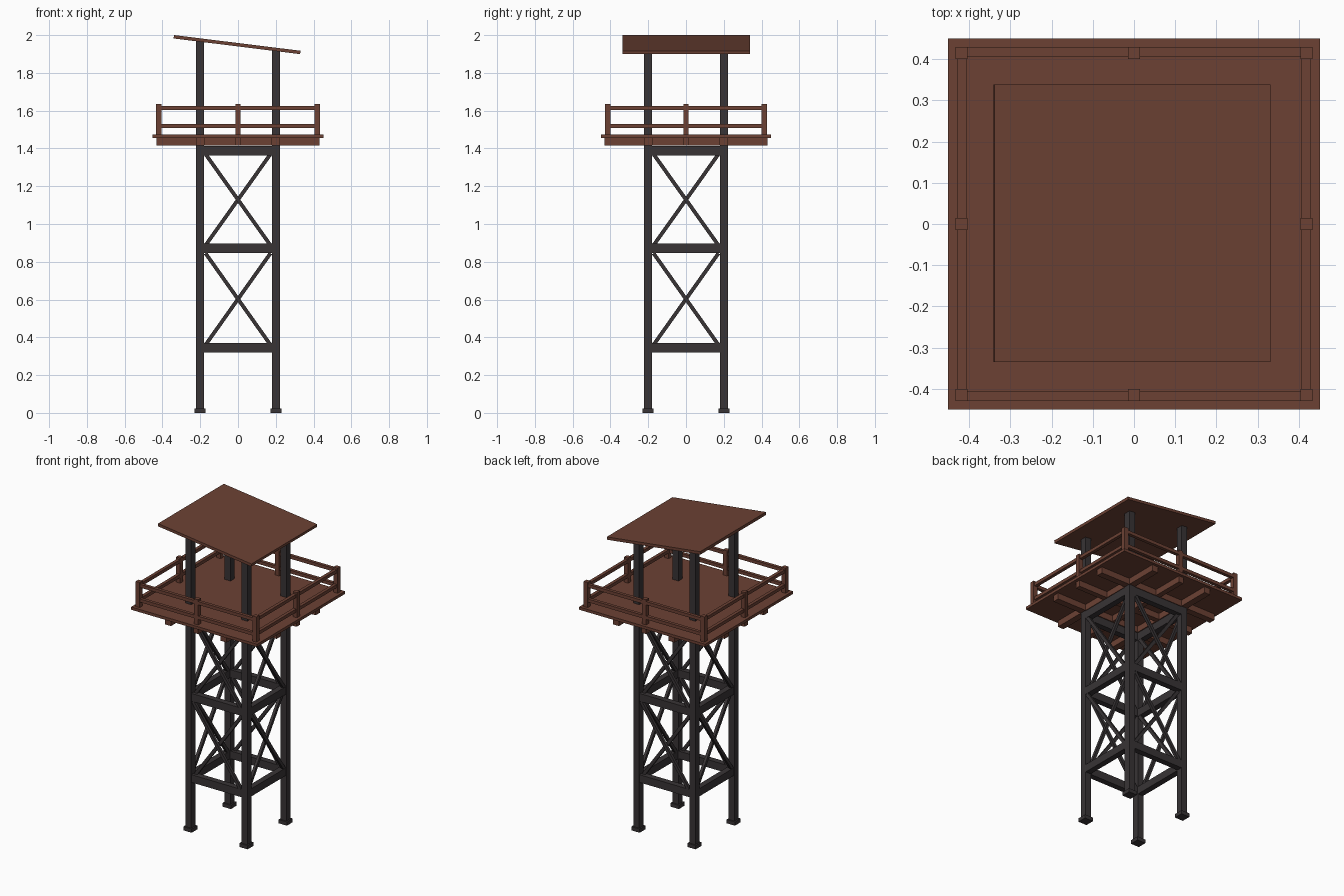
import bpy, math
from mathutils import Vector, Matrix

if "Cube" in bpy.data.objects:
    bpy.data.objects.remove(bpy.data.objects["Cube"])


def material(name, col):
    m = bpy.data.materials.new(name)
    m.diffuse_color = (*col, 1)
    m.use_nodes = True
    m.node_tree.nodes["Principled BSDF"].inputs["Base Color"].default_value = m.diffuse_color
    return m


BROWN = material("red brown wood", (0.150, 0.053, 0.034))
DARK = material("dark timber", (0.040, 0.034, 0.036))

VERTS = [(x, y, z) for x in (-.5, .5) for y in (-.5, .5) for z in (-.5, .5)]
FACES = [(0, 1, 3, 2), (4, 6, 7, 5), (0, 4, 5, 1), (2, 3, 7, 6), (0, 2, 6, 4), (1, 5, 7, 3)]


def box(name, size, matrix, mat):
    me = bpy.data.meshes.new(name)
    me.from_pydata([matrix @ Vector([a * b for a, b in zip(v, size)]) for v in VERTS], [], FACES)
    me.materials.append(mat)
    ob = bpy.data.objects.new(name, me)
    bpy.context.collection.objects.link(ob)
    return ob


def span(name, x0, x1, y0, y1, z0, z1, mat, turn=None):
    m = Matrix.Translation(((x0 + x1) / 2, (y0 + y1) / 2, (z0 + z1) / 2))
    return box(name, (x1 - x0, y1 - y0, z1 - z0), (turn or Matrix()) @ m, mat)


L, H = 0.201, 0.021      # leg offset and half width

# roof, sloping down to +x
slope = math.atan2(0.083, 0.67)
roof_mid = Vector((-0.005, 0.002, 1.9497))
box("roof", (0.675, 0.674, 0.018),
    Matrix.Translation(roof_mid) @ Matrix.Rotation(slope, 4, 'Y'), BROWN)

# legs and feet
for sx in (-1, 1):
    for sy in (-1, 1):
        x, y = sx * L, sy * L
        top = roof_mid.z - math.tan(slope) * (x - roof_mid.x) - 0.004
        span("leg", x - H, x + H, y - H, y + H, 0.01, top, DARK)
        span("foot", x - .03, x + .03, y - .03, y + .03, 0, 0.024, DARK)

# deck and crossing joists
span("deck", -.452, .452, -.45, .45, 1.455, 1.473, BROWN)
for c in (-0.2, 0, 0.2):
    w = 0.017 if c == 0 else 0.0215
    span("joist_x", -.432, .432, c - w, c + w, 1.415, 1.456, BROWN)
    span("joist_y", c - w, c + w, -.432, .432, 1.4152, 1.456, BROWN)

# railing posts
for x in (-.419, 0, .419):
    for y in (-.415, 0, .415):
        if x or y:
            span("rail_post", x - .0145, x + .0145, y - .0145, y + .0145, 1.47, 1.636, BROWN)

# each side: girts, cross braces and rails
for i in range(4):
    turn = Matrix.Rotation(i * math.pi / 2, 4, 'Z')
    for z in (0.32, 0.847, 1.363):
        span("girt", -.185, .185, -L - .019, -L + .019, z, z + 0.05, DARK, turn)
    for z0, z1 in ((0.36, 0.845), (0.887, 1.37)):
        for s in (-1, 1):
            a = Vector((-.172 * s, -L + .009 * s, z0))
            b = Vector((.172 * s, -L + .009 * s, z1))
            d = b - a
            m = Matrix.Translation((a + b) / 2) @ Matrix.Rotation(math.atan2(d.x, d.z), 4, 'Y')
            box("cross_brace", (.02, .018, d.length), turn @ m, DARK)
    for z in (1.508, 1.603):
        span("rail", -.417, .417, -.428, -.407, z, z + .021, BROWN, turn)
